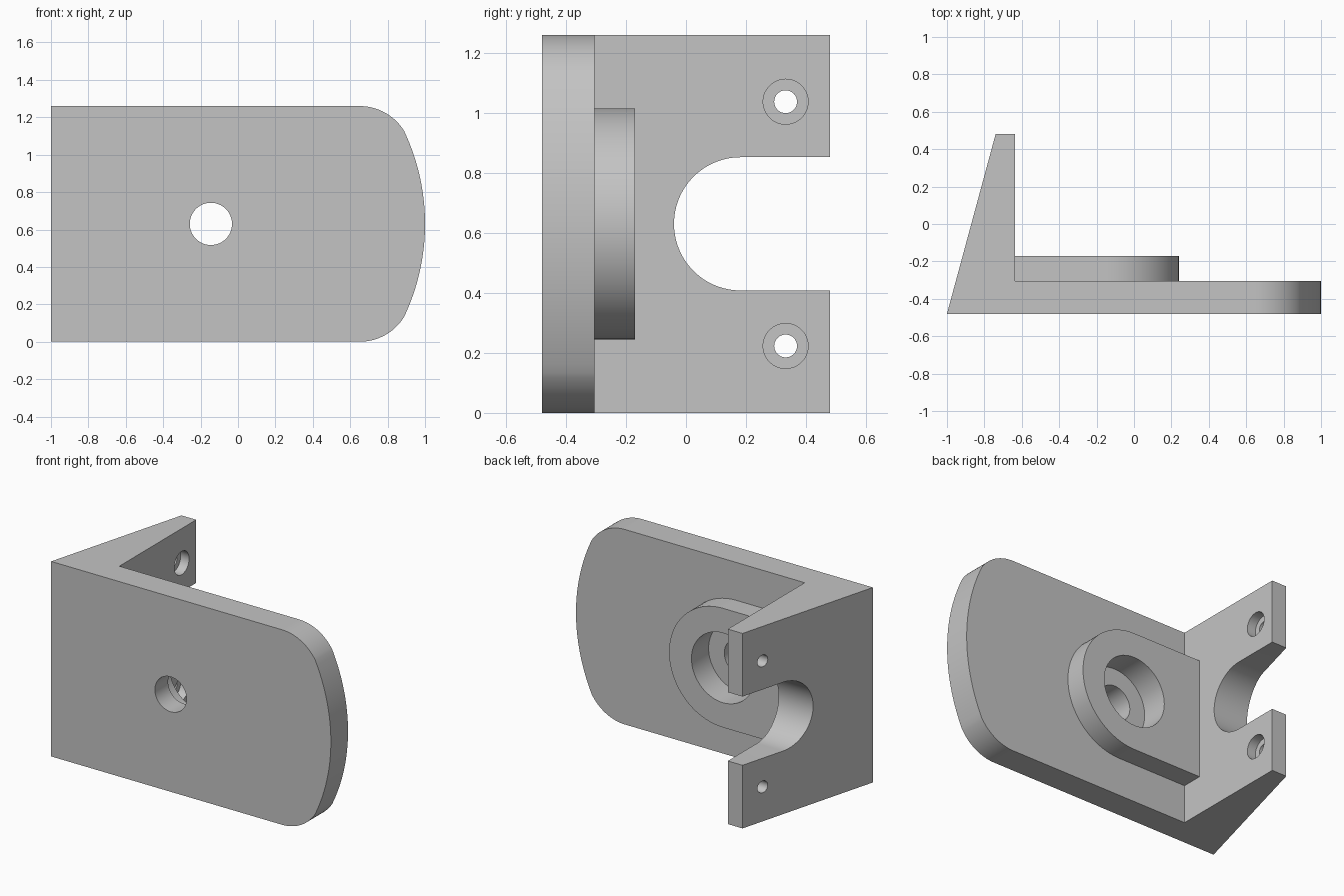
import bpy, bmesh
from math import sin, cos, radians
from mathutils import Vector

cube = bpy.data.objects.get("Cube")
if cube:
    bpy.data.objects.remove(cube, do_unlink=True)

H = 1.26           # bracket height
MID = H / 2        # height of the mirror plane

grey = bpy.data.materials.new("plain grey")
grey.use_nodes = True
GREY = (0.55, 0.55, 0.55, 1)
grey.diffuse_color = GREY
grey.node_tree.nodes["Principled BSDF"].inputs["Base Color"].default_value = GREY


def arc(cu, cv, r, start, end, steps):
    """Points on a circular arc, angles in degrees."""
    angles = [radians(start + (end - start) * i / steps) for i in range(steps + 1)]
    return [(cu + r * cos(a), cv + r * sin(a)) for a in angles]


def prism(name, points, axis, lo, hi):
    """Extrude a 2D outline along x, y or z."""
    place = {"x": lambda u, v: (lo, u, v),
             "y": lambda u, v: (u, lo, v),
             "z": lambda u, v: (u, v, lo)}[axis]
    bm = bmesh.new()
    face = bm.faces.new([bm.verts.new(place(u, v)) for u, v in points])
    new = bmesh.ops.extrude_face_region(bm, geom=[face])["geom"]
    shift = Vector([hi - lo if a == axis else 0 for a in "xyz"])
    bmesh.ops.translate(bm, vec=shift, verts=[g for g in new if isinstance(g, bmesh.types.BMVert)])
    bmesh.ops.recalc_face_normals(bm, faces=bm.faces)
    mesh = bpy.data.meshes.new(name)
    bm.to_mesh(mesh)
    bm.free()
    mesh.materials.append(grey)
    obj = bpy.data.objects.new(name, mesh)
    bpy.context.collection.objects.link(obj)
    return obj


def cylinder(name, u, v, r, axis, lo, hi):
    return prism(name, arc(u, v, r, 0, 354.375, 63), axis, lo, hi)


def combine(target, tool, operation):
    """Apply a boolean and discard the tool."""
    mod = target.modifiers.new("shape", "BOOLEAN")
    mod.operation = operation
    mod.solver = "EXACT"
    mod.object = tool
    graph = bpy.context.evaluated_depsgraph_get()
    mesh = bpy.data.meshes.new_from_object(target.evaluated_get(graph))
    target.modifiers.clear()
    target.data = mesh
    bpy.data.objects.remove(tool, do_unlink=True)


# L-shaped body with a tapered flange
bracket = prism("bracket", [(-1, -0.48), (1.1, -0.48), (1.1, -0.305), (-0.635, -0.305),
                            (-0.635, 0.48), (-0.74, 0.48)], "z", -0.1, H + 0.1)

# Rounded plate outline: corner fillets and a bowed end
lower = [(-1.1, 0)] + arc(0.65, 0.28, 0.28, -90, -31.7, 16)
bow = arc(-0.159, MID, 1.159, -25.4, 25.4, 32)[1:-1]
upper = [(u, H - v) for u, v in reversed(lower)]
combine(bracket, prism("outline", lower + bow + upper, "y", -0.6, 0.6), "INTERSECT")

# Raised pad with a rounded end
pad = [(-0.68, MID - 0.385)] + arc(-0.145, MID, 0.385, -90, 90, 48) + [(-0.68, MID + 0.385)]
combine(bracket, prism("pad", pad, "y", -0.35, -0.17), "UNION")

# Stepped hole through the pad and plate
combine(bracket, cylinder("bore", -0.145, MID, 0.225, "y", -0.345, 0), "DIFFERENCE")
combine(bracket, cylinder("hole", -0.145, MID, 0.113, "y", -0.6, 0), "DIFFERENCE")

# Round-ended slot in the flange
slot = arc(0.182, MID, 0.222, 90, 270, 48) + [(0.6, MID - 0.222), (0.6, MID + 0.222)]
combine(bracket, prism("slot", slot, "x", -1.2, -0.5), "DIFFERENCE")

# Counterbored screw holes, mirrored about mid height
for z in (MID - 0.407, MID + 0.407):
    combine(bracket, cylinder("screw_recess", 0.332, z, 0.075, "x", -0.695, -0.5), "DIFFERENCE")
    combine(bracket, cylinder("screw_hole", 0.332, z, 0.038, "x", -1.2, -0.5), "DIFFERENCE")

bpy.ops.object.select_all(action="DESELECT")
bracket.select_set(True)
bpy.context.view_layer.objects.active = bracket
bpy.ops.object.shade_smooth_by_angle(angle=radians(30))
